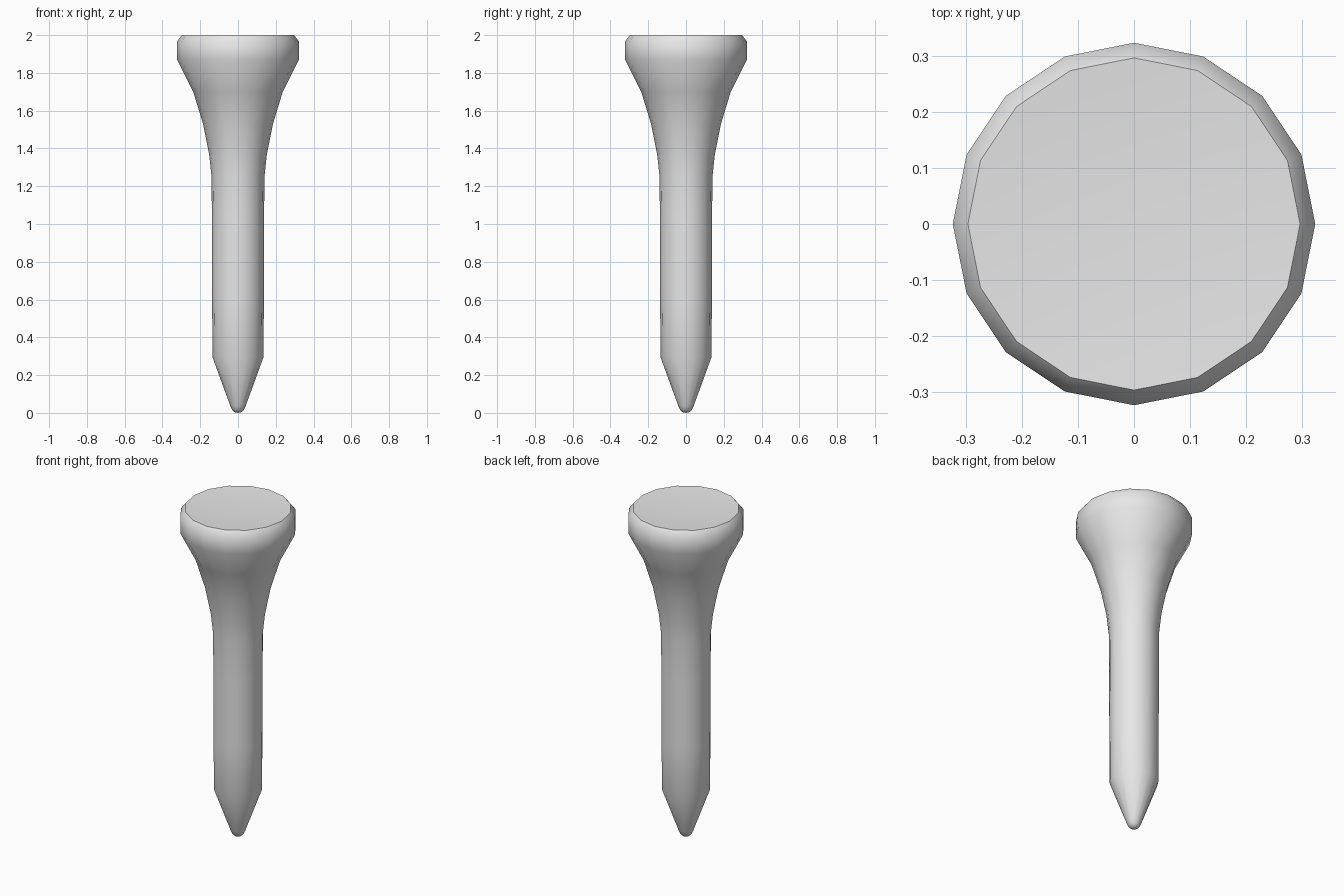
import bpy, bmesh, math

cube = bpy.data.objects.get("Cube")
if cube:
    bpy.data.objects.remove(cube, do_unlink=True)

SIDES = 16


def make_material(name, color):
    mat = bpy.data.materials.new(name)
    mat.use_nodes = True
    mat.diffuse_color = color
    mat.node_tree.nodes["Principled BSDF"].inputs["Base Color"].default_value = color
    return mat


def lathe(name, bottom, profile, top, mat):
    """Turn a (radius, z) profile about z, closed by a fan at each end."""
    bm = bmesh.new()
    rings = []
    for r, z in profile:
        angles = [2 * math.pi * i / SIDES for i in range(SIDES)]
        rings.append([bm.verts.new((r * math.cos(a), r * math.sin(a), z)) for a in angles])
    tip, centre = bm.verts.new((0, 0, bottom)), bm.verts.new((0, 0, top))
    for i in range(SIDES):
        j = (i + 1) % SIDES
        for low, high in zip(rings, rings[1:]):
            bm.faces.new((low[i], low[j], high[j], high[i]))
        bm.faces.new((tip, rings[0][j], rings[0][i]))
        bm.faces.new((centre, rings[-1][i], rings[-1][j]))
    mesh = bpy.data.meshes.new(name)
    bm.to_mesh(mesh)
    bm.free()
    mesh.materials.append(mat)
    obj = bpy.data.objects.new(name, mesh)
    bpy.context.collection.objects.link(obj)
    return obj


# Rounded point, tapered spike, straight shaft, flared cup, bevelled rim
profile = [
    (0.018, 0.004), (0.032, 0.017), (0.042, 0.04),
    (0.135, 0.295), (0.137, 0.6), (0.138, 1.0), (0.14, 1.25),
    (0.153, 1.37), (0.185, 1.53), (0.237, 1.70),
    (0.323, 1.87), (0.323, 1.967), (0.296, 2.0),
]
grey = make_material("plain grey", (0.8, 0.8, 0.8, 1))

# Peg with a shallow dish in its top
peg = lathe("tapered_peg", 0.0, profile, 1.98, grey)

bpy.ops.object.select_all(action="DESELECT")
peg.select_set(True)
bpy.context.view_layer.objects.active = peg
bpy.ops.object.shade_smooth_by_angle(angle=math.radians(46))
